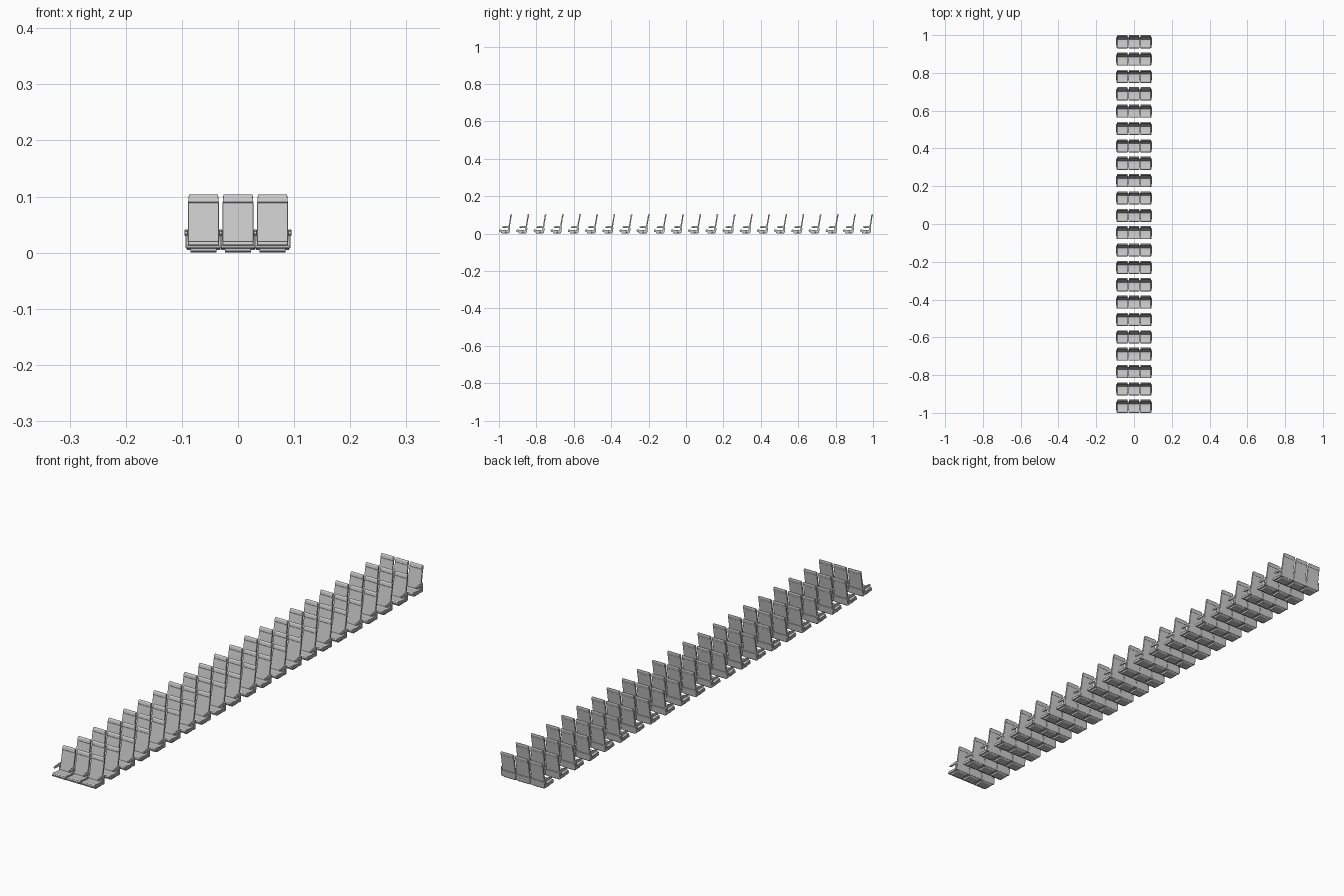
import bpy, bmesh

if "Cube" in bpy.data.objects:
    bpy.data.objects.remove(bpy.data.objects["Cube"])

ROWS, PITCH, SEAT_GAP = 22, 1.93 / 21, 0.0615


def array(obj, name, count, offset):
    m = obj.modifiers.new(name, 'ARRAY')
    m.count = count
    m.use_relative_offset = False
    m.use_constant_offset = True
    m.constant_offset_displace = offset


def part(name, profile, width, across, spacing=SEAT_GAP, bevel=0.0012, taper=0.0):
    """Extrude a side profile (y from row front, z) across x, repeat over seats and rows."""
    bm = bmesh.new()
    zs = [p[1] for p in profile]
    lo, hi = min(zs), max(zs)
    sides = []
    for s in (-1, 1):
        ring = []
        for y, z in profile:
            w = width / 2 - taper * (z - lo) / (hi - lo)
            ring.append(bm.verts.new((s * w, y, z)))
        sides.append(ring)
    a, b = sides
    n = len(profile)
    bm.faces.new(a)
    bm.faces.new(b[::-1])
    for i in range(n):
        j = (i + 1) % n
        bm.faces.new((a[i], b[i], b[j], a[j]))
    bmesh.ops.recalc_face_normals(bm, faces=bm.faces[:])
    me = bpy.data.meshes.new(name)
    bm.to_mesh(me)
    bm.free()
    obj = bpy.data.objects.new(name, me)
    bpy.context.collection.objects.link(obj)
    obj.location = (-(across - 1) * spacing / 2, -1, 0)
    if bevel:
        m = obj.modifiers.new("soft_edges", 'BEVEL')
        m.width = bevel
        m.segments = 2
        m.limit_method = 'ANGLE'
    if across > 1:
        array(obj, "across", across, (spacing, 0, 0))
    array(obj, "rows", ROWS, (0, PITCH, 0))
    return obj


# underseat box
part("seat_base", [(0.012, 0.003), (0.018, 0), (0.050, 0), (0.056, 0.004),
                   (0.056, 0.010), (0.012, 0.010)], 0.047, 3)
# pan under each cushion
part("seat_pan", [(0.003, 0.008), (0.056, 0.006), (0.058, 0.013), (0.002, 0.014)],
     0.0605, 3, bevel=0.001)
# padded cushion with rounded front
part("seat_cushion", [(0.0, 0.015), (0.003, 0.012), (0.052, 0.010), (0.052, 0.017),
                      (0.030, 0.018), (0.008, 0.021), (0.002, 0.020)], 0.055, 3)
# leaning backrest
part("backrest", [(0.046, 0.012), (0.054, 0.012), (0.0665, 0.089), (0.0605, 0.089)],
     0.055, 3)
# headrest pad
part("headrest", [(0.0592, 0.090), (0.0670, 0.088), (0.0700, 0.100), (0.0685, 0.1035),
                  (0.0645, 0.1035), (0.0615, 0.101)], 0.055, 3, taper=0.0015)
# lower shell behind the backrest
part("back_shell", [(0.050, 0.005), (0.057, 0.005), (0.0605, 0.030), (0.055, 0.030)],
     0.0605, 3, bevel=0.001)
# armrests and their supports
part("armrest", [(0.016, 0.033), (0.019, 0.031), (0.056, 0.030), (0.058, 0.041),
                 (0.050, 0.0405), (0.018, 0.038)], 0.0055, 4, bevel=0.001)
part("armrest_bracket", [(0.046, 0.008), (0.057, 0.008), (0.058, 0.036), (0.052, 0.036)],
     0.0035, 4, bevel=0)
